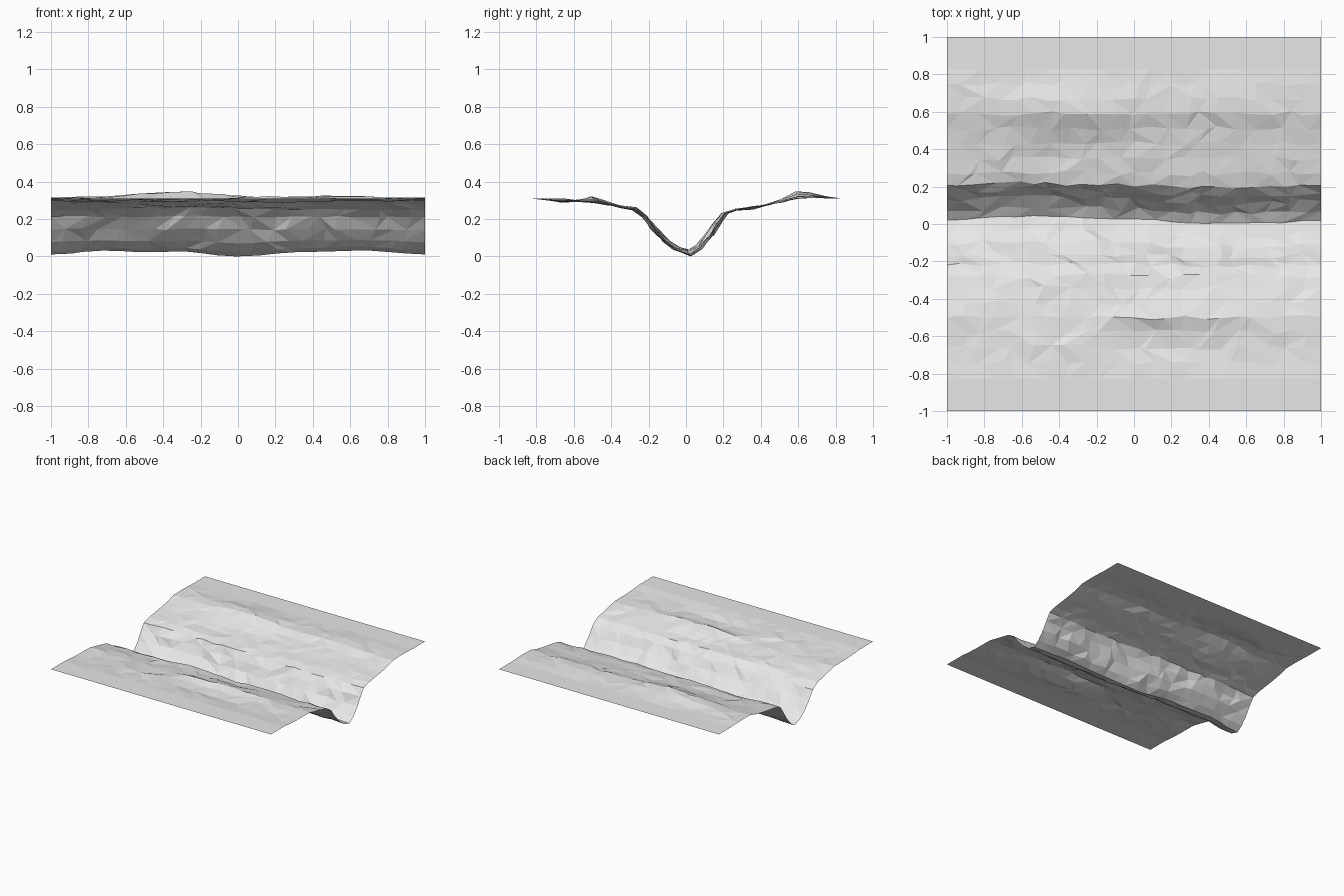
import bpy, bmesh, math, random

if "Cube" in bpy.data.objects:
    bpy.data.objects.remove(bpy.data.objects["Cube"])
random.seed(4)

# Valley cross-section (y, z), running straight along x
PROFILE = [(-1, .31), (-.83, .31), (-.74, .303), (-.66, .298), (-.58, .298),
           (-.5, .297), (-.42, .28), (-.34, .262), (-.28, .25), (-.22, .212),
           (-.17, .145), (-.11, .082), (-.05, .042), (.02, .022), (.07, .055),
           (.125, .115), (.165, .178), (.205, .233), (.27, .252), (.35, .263),
           (.43, .275), (.51, .29), (.59, .313), (.67, .315), (.75, .314),
           (.83, .31), (1, .31)]
# Stream bed and bank undulation along x (x, bed height, sideways shift)
BED = [(-1, .015, 0), (-.7, .036, .02), (-.5, .026, .025), (-.3, .031, .015),
       (0, .004, .005), (.3, .028, -.012), (.7, .037, -.015), (1, .015, 0)]
# Gentle mounds and hollows (x, y, radius x, radius y, height)
MOUNDS = [(-.35, .61, .3, .11, .034), (.5, .62, .25, .1, .01),
          (-.45, .36, .15, .08, -.01), (.3, -.5, .4, .08, .024),
          (-.25, -.29, .25, .06, .012), (-.35, -.67, .25, .06, .01),
          (-.5, -.52, .3, .08, -.012), (.15, -.62, .3, .05, -.014)]
COLS = 22


def bed_at(x):
    for (x0, z0, s0), (x1, z1, s1) in zip(BED, BED[1:]):
        if x <= x1:
            t = (x - x0) / (x1 - x0)
            t = t * t * (3 - 2 * t)
            return z0 + (z1 - z0) * t, s0 + (s1 - s0) * t
    return BED[-1][1:]


bm = bmesh.new()
rows = []
for j, (py, pz) in enumerate(PROFILE):
    row = []
    for i in range(COLS + 1):
        x, y, z = -1 + 2 * i / COLS, py, pz
        inner_x = 0 < i < COLS
        if 1 < j < len(PROFILE) - 2:
            bed, shift = bed_at(x)
            near = math.exp(-(py / .12) ** 2)
            z += (bed - .022) * near
            y += shift * math.exp(-(py / .22) ** 4)
            z += sum(h * math.exp(-((x - mx) / rx) ** 2 - ((y - my) / ry) ** 2)
                     for mx, my, rx, ry, h in MOUNDS) * (1 - abs(x) ** 4)
            if inner_x:
                x += random.uniform(-.032, .032)
                y += random.uniform(-.014, .014) * (.3 if abs(py) < .05 else 1)
                z += random.uniform(-.005, .005) * (1 - near)
        row.append(bm.verts.new((x, y, z)))
    rows.append(row)

# Flat facets with randomly turned diagonals
for a, b in zip(rows, rows[1:]):
    for i in range(COLS):
        p, q, r, s = a[i], a[i + 1], b[i + 1], b[i]
        tris = ((p, q, r), (p, r, s)) if random.random() < .5 else ((p, q, s), (q, r, s))
        for t in tris:
            bm.faces.new(t)

# Stand on z = 0
low = min(v.co.z for v in bm.verts)
for v in bm.verts:
    v.co.z -= low * math.exp(-(v.co.y / .12) ** 2)

me = bpy.data.meshes.new("valley_terrain")
bm.to_mesh(me)
bm.free()
mat = bpy.data.materials.new("light grey")
mat.diffuse_color = (.8, .8, .8, 1)
mat.use_nodes = True
mat.node_tree.nodes["Principled BSDF"].inputs["Base Color"].default_value = mat.diffuse_color
me.materials.append(mat)
bpy.context.collection.objects.link(bpy.data.objects.new("valley_terrain", me))
